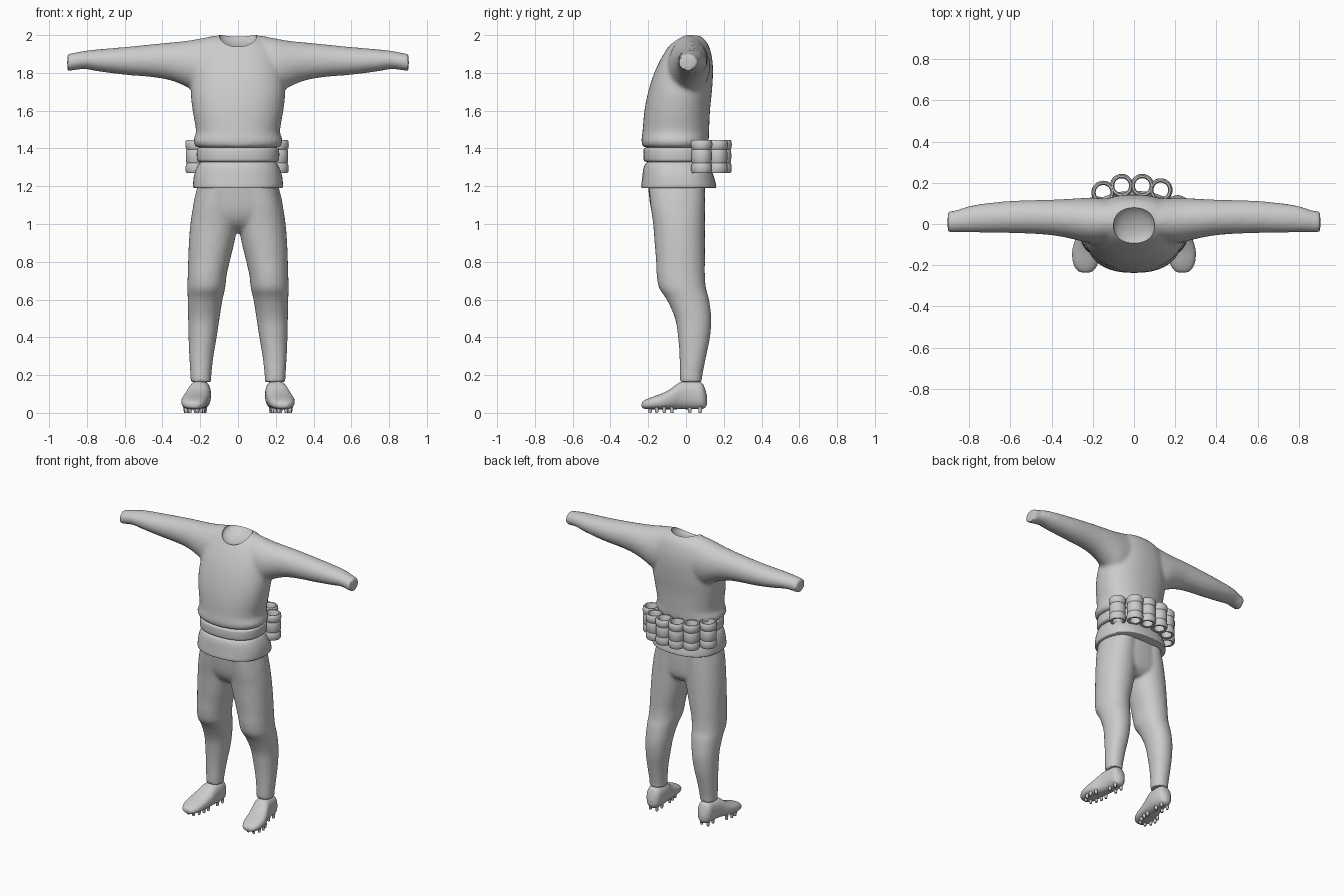
import bpy, bmesh, math

grey = bpy.data.materials.new("light_grey")
grey.diffuse_color = (0.6, 0.6, 0.6, 1)


def spline(rows, steps):
    """Catmull-Rom resampling of section rows."""
    out = []
    for i in range(len(rows) - 1):
        a, b, c, d = (rows[max(i - 1, 0)], rows[i], rows[i + 1],
                      rows[min(i + 2, len(rows) - 1)])
        for k in range(steps):
            t = k / steps
            out.append([0.5 * (2 * q + (r - p) * t + (2 * p - 5 * q + 4 * r - s) * t * t
                               + (3 * q - p - 3 * r + s) * t ** 3)
                        for p, q, r, s in zip(a, b, c, d)])
    out.append(list(rows[-1]))
    return out


def loft(bm, rows, place, n=2.0, sides=40, steps=4):
    """Rows are (position, u_min, u_max, v_min, v_max); superellipse rings with caps."""
    rings = []
    for p, u0, u1, v0, v1 in spline(rows, steps):
        ring = []
        for k in range(sides):
            a = 2 * math.pi * k / sides
            c, s = math.cos(a), math.sin(a)
            u = (u0 + u1) / 2 + (u1 - u0) / 2 * math.copysign(abs(c) ** (2 / n), c)
            v = (v0 + v1) / 2 + (v1 - v0) / 2 * math.copysign(abs(s) ** (2 / n), s)
            ring.append(bm.verts.new(place(p, u, v)))
        rings.append(ring)
    for r0, r1 in zip(rings, rings[1:]):
        for k in range(sides):
            j = (k + 1) % sides
            bm.faces.new((r0[k], r0[j], r1[j], r1[k]))
    bm.faces.new(rings[0])
    bm.faces.new(rings[-1])


def along_z(p, u, v):
    return (u, v, p)


def finish(name, bm, voxel=0, smooth=0, cutter=None, angle=40):
    bmesh.ops.recalc_face_normals(bm, faces=bm.faces)
    me = bpy.data.meshes.new(name)
    bm.to_mesh(me)
    bm.free()
    ob = bpy.data.objects.new(name, me)
    bpy.context.collection.objects.link(ob)
    if voxel:
        m = ob.modifiers.new("merge", 'REMESH')
        m.mode, m.voxel_size = 'VOXEL', voxel
        m = ob.modifiers.new("relax", 'SMOOTH')
        m.factor, m.iterations = 0.5, smooth
    if cutter:
        m = ob.modifiers.new("cut", 'BOOLEAN')
        m.operation, m.object, m.solver = 'DIFFERENCE', cutter, 'EXACT'
    if voxel or cutter:
        bpy.context.view_layer.update()
        dg = bpy.context.evaluated_depsgraph_get()
        baked = bpy.data.meshes.new_from_object(ob.evaluated_get(dg))
        ob.modifiers.clear()
        ob.data = baked
    ob.data.materials.clear()
    ob.data.materials.append(grey)
    bpy.ops.object.select_all(action='DESELECT')
    ob.select_set(True)
    bpy.context.view_layer.objects.active = ob
    bpy.ops.object.shade_smooth_by_angle(angle=math.radians(angle))
    return ob


# Neckline cutter: shallow bowl
bm = bmesh.new()
bmesh.ops.create_uvsphere(bm, u_segments=40, v_segments=20, radius=1)
for v in bm.verts:
    v.co = (v.co.x * 0.1, v.co.y * 0.1 - 0.008, v.co.z * 0.05 + 1.99 + v.co.y * 0.03)
neck_cutter = finish("neck_cutter", bm)
neck_cutter.hide_render = True

# Shirt: torso and one sleeve-to-sleeve loft, merged
bm = bmesh.new()
loft(bm, [(1.405, -.222, .222, -.228, .115), (1.44, -.238, .238, -.236, .12),
          (1.49, -.222, .222, -.23, .122), (1.6, -.24, .24, -.22, .127),
          (1.7, -.25, .25, -.2, .137), (1.8, -.24, .24, -.168, .143),
          (1.88, -.22, .22, -.13, .138), (1.95, -.18, .18, -.085, .118),
          (1.985, -.13, .13, -.05, .09), (2.004, -.09, .09, -.025, .06)], along_z, 2.25, 56)
half = [(.05, -.09, .115, 1.68, 2.0), (.12, -.09, .122, 1.68, 1.997),
        (.2, -.095, .127, 1.685, 1.982), (.27, -.08, .125, 1.725, 1.97),
        (.35, -.062, .12, 1.758, 1.962), (.45, -.05, .117, 1.777, 1.952),
        (.6, -.044, .112, 1.79, 1.937), (.74, -.042, .098, 1.808, 1.925),
        (.81, -.04, .084, 1.82, 1.917), (.86, -.04, .068, 1.815, 1.908),
        (.904, -.042, .06, 1.808, 1.9)]
sleeves = [(-r[0],) + r[1:] for r in reversed(half)] + half
loft(bm, sleeves, lambda p, u, v: (p, u, v), 2.0, 40)
finish("shirt", bm, 0.012, 7, neck_cutter)

# Trousers: hips and two legs, merged
bm = bmesh.new()
loft(bm, [(.955, -.1, .1, -.09, .05), (1.0, -.2, .2, -.15, .09),
          (1.08, -.24, .24, -.186, .1), (1.25, -.2, .2, -.205, .1)], along_z, 2.3, 48)
leg = [(.162, .142, .252, -.032, .085), (.2, .141, .252, -.033, .087),
       (.3, .13, .258, -.034, .107), (.4, .113, .262, -.042, .127),
       (.5, .098, .264, -.058, .134), (.6, .082, .266, -.102, .122),
       (.66, .068, .268, -.142, .106), (.73, .06, .266, -.155, .1),
       (.8, .044, .264, -.158, .1), (.9, .02, .26, -.166, .1),
       (1.0, .002, .252, -.174, .1), (1.1, 0, .236, -.188, .1), (1.22, 0, .205, -.2, .1)]
for s in (1, -1):
    loft(bm, leg, lambda p, u, v: (s * u, v, p), 2.15, 40)
finish("trousers", bm, 0.011, 5)

# Waist: belt, flared lower band and inner core
bm = bmesh.new()
loft(bm, [(1.32, -.19, .19, -.2, .09), (1.42, -.19, .19, -.2, .09)], along_z, 2.3, 48, 1)
finish("waist_core", bm)
bm = bmesh.new()
loft(bm, [(1.328, -.2, .2, -.208, .1), (1.333, -.213, .213, -.22, .112),
          (1.345, -.218, .218, -.225, .118), (1.39, -.218, .218, -.225, .118),
          (1.401, -.213, .213, -.22, .112), (1.406, -.2, .2, -.208, .1)], along_z, 2.4, 56, 2)
finish("belt", bm)
bm = bmesh.new()
loft(bm, [(1.19, -.232, .232, -.234, .155), (1.2, -.238, .238, -.237, .16),
          (1.25, -.234, .234, -.231, .148), (1.29, -.222, .222, -.226, .13),
          (1.318, -.207, .207, -.216, .112), (1.33, -.19, .19, -.2, .1)], along_z, 2.4, 56, 3)
finish("lower_band", bm)

# Tube holders round the back of the belt
outline = [(.036, 1.272), (.05, 1.27), (.055, 1.278), (.056, 1.3), (.053, 1.318), (.05, 1.324),
           (.053, 1.33), (.054, 1.36), (.053, 1.388), (.05, 1.394), (.054, 1.4), (.057, 1.418),
           (.055, 1.438), (.049, 1.446), (.041, 1.445), (.036, 1.436)]
spots = [(-.222, .07), (-.15, .153), (-.06, .186), (.04, .186), (.13, .165), (.212, .083)]
bm = bmesh.new()
for cx, cy in spots:
    rings = [[bm.verts.new((cx + r * math.cos(k * math.pi / 14),
                            cy + r * math.sin(k * math.pi / 14), z)) for k in range(28)]
             for r, z in outline]
    for i, r0 in enumerate(rings):
        r1 = rings[(i + 1) % len(rings)]
        for k in range(28):
            j = (k + 1) % 28
            bm.faces.new((r0[k], r0[j], r1[j], r1[k]))
finish("tube_holders", bm)

# Shoes with studs
shoe = [(.112, .185, .215, .045, .085), (.1, .165, .235, .026, .13),
        (.08, .15, .25, .02, .162), (.03, .143, .256, .019, .17),
        (-.03, .146, .268, .019, .164), (-.08, .152, .287, .019, .128),
        (-.13, .16, .3, .019, .102), (-.18, .17, .298, .019, .084),
        (-.215, .186, .284, .02, .069), (-.235, .208, .262, .028, .055)]
studs = [(.175, .075), (.225, .075), (.175, .02), (.225, .02), (.18, -.075), (.265, -.075),
         (.185, -.115), (.278, -.115), (.195, -.155), (.275, -.155), (.215, -.19), (.255, -.19)]
for s, side in ((1, "left"), (-1, "right")):
    bm = bmesh.new()
    loft(bm, shoe, lambda p, u, v: (s * u, p, v), 2.5, 36)
    finish(side + "_shoe", bm, 0.007, 3)
    bm = bmesh.new()
    for x, y in studs:
        loft(bm, [(0, x - .008, x + .008, y - .008, y + .008),
                  (.03, x - .012, x + .012, y - .012, y + .012)],
             lambda p, u, v: (s * u, v, p), 2, 10, 1)
    finish(side + "_studs", bm)
